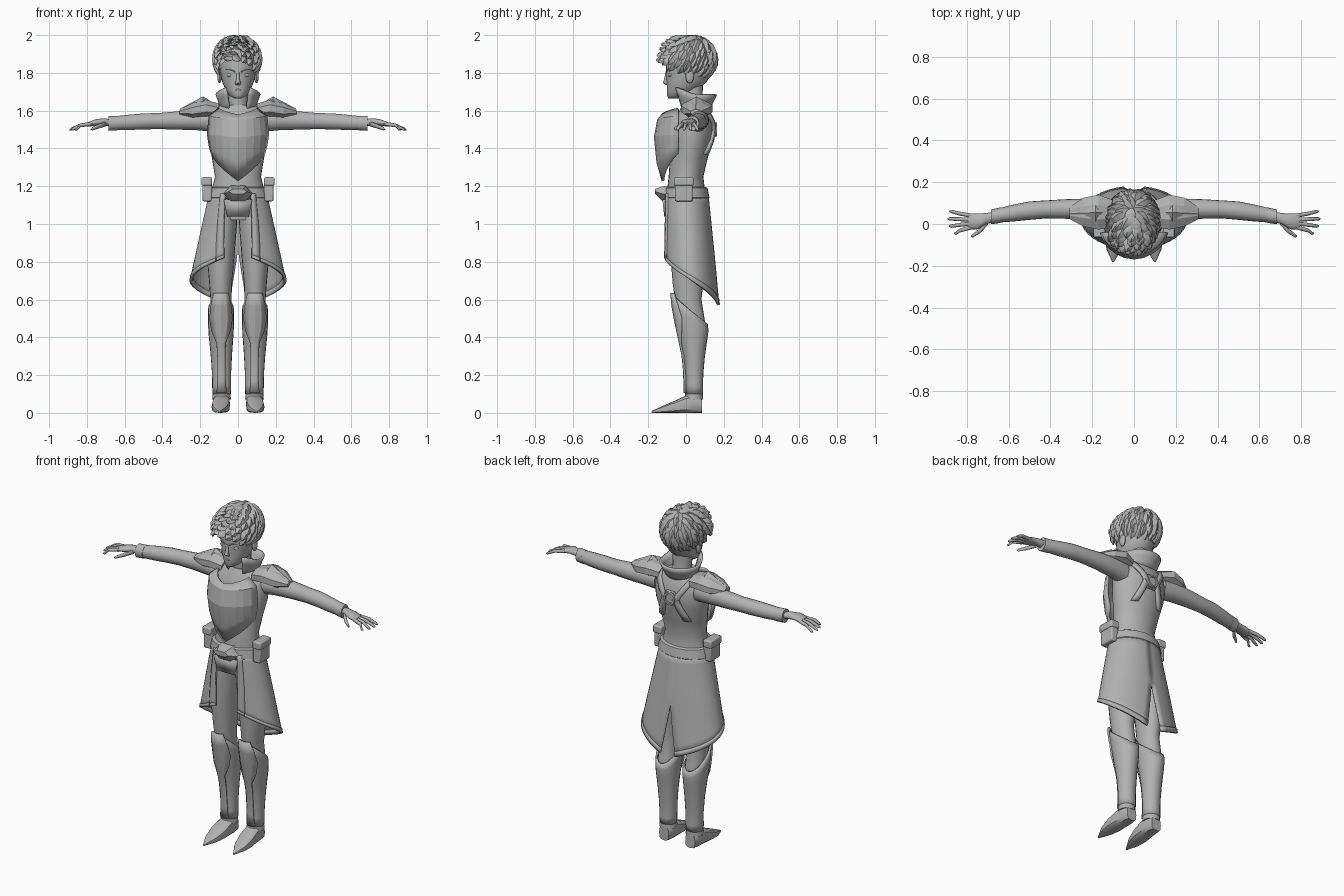
import bpy, bmesh, math, random
from math import sin, cos, pi, radians, copysign
from mathutils import Vector, Matrix

cube = bpy.data.objects.get("Cube")
if cube:
    bpy.data.objects.remove(cube)
random.seed(4)

GREY = (0.45, 0.45, 0.45, 1)
mat = bpy.data.materials.new("plain grey")
mat.use_nodes = True
mat.diffuse_color = GREY
mat.node_tree.nodes["Principled BSDF"].inputs["Base Color"].default_value = GREY


def finish(name, bm, mirror=False, thick=0, angle=35, bevel=0):
    bmesh.ops.recalc_face_normals(bm, faces=bm.faces)
    me = bpy.data.meshes.new(name)
    bm.to_mesh(me)
    bm.free()
    me.materials.append(mat)
    me.polygons.foreach_set("use_smooth", [True] * len(me.polygons))
    me.set_sharp_from_angle(angle=radians(angle))
    ob = bpy.data.objects.new(name, me)
    bpy.context.collection.objects.link(ob)
    if thick:
        mod = ob.modifiers.new("thickness", "SOLIDIFY")
        mod.thickness, mod.offset = thick, 0
    if bevel:
        mod = ob.modifiers.new("bevel", "BEVEL")
        mod.width, mod.segments = bevel, 2
    if mirror:
        ob.modifiers.new("mirror", "MIRROR").use_clip = False
    return ob


def add_rings(bm, rings, n, axis="Z", e=1.0, phase=0.0):
    """Skin rings given as centre x, y, z and two radii."""
    loops = []
    for x, y, z, ra, rb in rings:
        loop = []
        for i in range(n):
            t = 2 * pi * i / n + phase
            a, b = (copysign(abs(k) ** e, k) for k in (cos(t), sin(t)))
            off = {"X": (0, a * ra, b * rb), "Y": (a * ra, 0, b * rb), "Z": (a * ra, b * rb, 0)}[axis]
            loop.append(bm.verts.new(Vector((x, y, z)) + Vector(off)))
        loops.append(loop)
    for lo, hi in zip(loops, loops[1:]):
        for i in range(n):
            j = (i + 1) % n
            bm.faces.new((lo[i], lo[j], hi[j], hi[i]))
    bm.faces.new(loops[0])
    bm.faces.new(loops[-1])


def loft(name, rings, n=20, axis="Z", e=1.0, phase=0.0, **kw):
    bm = bmesh.new()
    add_rings(bm, rings, n, axis, e, phase)
    return finish(name, bm, **kw)


def sheet(name, f, nu, nv, thick=0.01, **kw):
    """Open surface f(u, v) with u and v from 0 to 1."""
    bm = bmesh.new()
    g = [[bm.verts.new(f(i / nu, j / nv)) for i in range(nu + 1)] for j in range(nv + 1)]
    for j in range(nv):
        for i in range(nu):
            bm.faces.new((g[j][i], g[j][i + 1], g[j + 1][i + 1], g[j + 1][i]))
    bmesh.ops.remove_doubles(bm, verts=bm.verts, dist=1e-5)
    return finish(name, bm, thick=thick, **kw)


def box(name, c, size, bevel=0.008, **kw):
    bm = bmesh.new()
    bmesh.ops.create_cube(bm, size=1, matrix=Matrix.Translation(c) @ Matrix.Diagonal((*size, 1)))
    return finish(name, bm, bevel=bevel, **kw)


def ball(name, c, r, **kw):
    bm = bmesh.new()
    bmesh.ops.create_uvsphere(bm, u_segments=14, v_segments=10, radius=1,
                              matrix=Matrix.Translation(c) @ Matrix.Diagonal((*r, 1)))
    return finish(name, bm, **kw)


def lookup(rings, z):
    """Interpolated ring at height z."""
    rings = sorted(rings, key=lambda r: r[2])
    for a, b in zip(rings, rings[1:]):
        if z <= b[2]:
            k = max(0, (z - a[2]) / (b[2] - a[2]))
            return [p + (q - p) * k for p, q in zip(a, b)]
    return rings[-1]


# Torso and neck
TORSO = [(0, .01, 1.02, .12, .09), (0, .01, 1.12, .145, .105), (0, 0, 1.18, .14, .1),
         (0, 0, 1.25, .122, .092), (0, .015, 1.35, .138, .1), (0, .033, 1.45, .158, .108),
         (0, .04, 1.53, .163, .108), (0, .045, 1.59, .15, .085), (0, .045, 1.63, .09, .065)]
loft("torso", TORSO, 28)
loft("neck", [(0, .045, 1.58, .062, .058), (0, .035, 1.66, .052, .052), (0, .03, 1.74, .055, .06)])

# Head and face
loft("head", [(0, -.068, 1.665, .018, .024), (0, -.05, 1.678, .043, .05), (0, -.02, 1.71, .066, .08),
              (0, .003, 1.75, .083, .106), (0, .015, 1.8, .095, .12), (0, .02, 1.86, .102, .125),
              (0, .02, 1.92, .096, .117), (0, .02, 1.96, .068, .08), (0, .02, 1.975, .02, .03)], 28, angle=60)
loft("nose", [(0, -.098, 1.735, .012, .006), (0, -.106, 1.747, .016, .017),
              (0, -.104, 1.765, .009, .012), (0, -.1, 1.805, .008, .008)], 8, angle=60)
ball("lips", (0, -.094, 1.71), (.02, .008, .006))
ball("eye", (.04, -.083, 1.788), (.019, .012, .01), mirror=True)
loft("eyebrow", [(.015, -.103, 1.806, .005, .004), (.045, -.092, 1.818, .007, .005),
                 (.07, -.07, 1.817, .004, .003)], 6, "X", mirror=True)
ball("ear", (.098, .02, 1.782), (.012, .022, .037), mirror=True)

# Hair: overlapping locks that flow away from the crown
bm = bmesh.new()
centre, radii = Vector((-.004, .02, 1.872)), Vector((.108, .126, .112))
pole = Vector((0, .4, .92)).normalized()
side = Vector((1, 0, 0))
front = side.cross(pole)
for row in range(10):
    polar = .08 + row * .2
    count = max(3, round(19 * sin(polar)))
    for i in range(count):
        a = 2 * pi * (i + .5 * (row % 2)) / count + random.uniform(-.07, .07)
        out = side * cos(a) + front * sin(a)
        d = pole * cos(polar) + out * sin(polar)
        p = centre + d * radii
        if p.z < 1.875 - .34 * (p.y + .1):
            continue
        nrm = Vector([q / r for q, r in zip(d, radii)]).normalized()
        flow = out * cos(polar) - pole * sin(polar)
        flow = (flow - nrm * flow.dot(nrm)).normalized()
        ahead = max(0, -d.y)
        flow = (flow + nrm * (.12 + .5 * ahead) + Vector((-.25, 0, .7)) * ahead).normalized()
        across = flow.cross(nrm).normalized()
        size = random.uniform(.9, 1.1)
        loops = []
        for s, w in ((-.3, .5), (.15, 1), (.6, .8), (.95, .12)):
            m = p + flow * .066 * s * size + nrm * (.008 - .018 * s * s)
            ring = (across * .025 * w, nrm * .017 * w, across * -.025 * w, nrm * -.012 * w)
            loop = []
            for o in ring:
                v = bm.verts.new(m + o)
                v.co.z = min(v.co.z, 2)
                loop.append(v)
            loops.append(loop)
        for lo, hi in zip(loops, loops[1:]):
            for k in range(4):
                bm.faces.new((lo[k], lo[k - 1], hi[k - 1], hi[k]))
        bm.faces.new(loops[0])
        bm.faces.new(loops[-1])
finish("hair", bm, angle=50)


# Collar, open at the front
def collar(u, v):
    t = .55 + u * (2 * pi - 1.1)
    rise = max(0, cos(t))
    r = .082 + .032 * v
    return (r * sin(t), .045 - (r - .012 + .012 * v) * cos(t), 1.6 + v * (.085 + .045 * rise))


sheet("collar", collar, 22, 3, .012, angle=50)

# Breastplate: rows of centre height, edge height, depth and half width
PLATE = [(1.575, 1.61, -.125, .1), (1.55, 1.57, -.146, .15), (1.46, 1.475, -.163, .158),
         (1.33, 1.42, -.15, .15), (1.228, 1.375, -.122, .138)]


def breast(u, v):
    mid, edge, depth, half = PLATE[round(v * 4)]
    t = 2 * u - 1
    return (half * sin(t * 1.3) / sin(1.3), depth + (-.04 - depth) * abs(t) ** 1.8, mid + (edge - mid) * abs(t))


sheet("breastplate", breast, 10, 4, .014, angle=12)


# Back harness with a round clasp
def strap(u, v):
    z = 1.63 - .26 * v
    x = .035 + (.085 * (1 - 2 * v) if v < .5 else .05 * (2 * v - 1)) + .036 * (u - .5)
    r = lookup(TORSO, z)
    return (x, r[1] + r[4] * max(.1, 1 - (x / r[3]) ** 2) ** .5 + .006, z)


sheet("back_harness", strap, 2, 8, .016, mirror=True)
loft("back_plate", [(0, .13, 1.5, .06, .055), (0, .155, 1.5, .05, .045)], 6, "Y")
loft("back_clasp", [(0, .15, 1.5, .04, .04), (0, .164, 1.5, .036, .036), (0, .164, 1.5, .026, .026),
                    (0, .158, 1.5, .024, .024)], 20, "Y")

# Belt, buckle, front flap and pouches
loft("belt", [(0, .003, 1.135, .158, .117), (0, .002, 1.14, .164, .122),
              (0, 0, 1.19, .152, .114), (0, 0, 1.195, .145, .106)], 28)
loft("buckle", [(0, -.09, 1.16, .08, .05), (0, -.125, 1.16, .075, .045), (0, -.163, 1.172, .05, .016)], 6, "Y")
sheet("front_flap", lambda u, v: ((u - .5) * (.15 - .035 * v), -.117 + .01 * v, 1.13 - .09 * v), 1, 1, .016)
box("pouch", (.163, -.012, 1.175), (.05, .095, .11), mirror=True)
box("pouch_flap", (.166, -.012, 1.225), (.056, .105, .045), mirror=True)


# Split coat skirt with a hem band
def skirt(u, v):
    start = .46 - .16 * v
    end = pi - .2 * max(0, 2 * v - 1)
    t = start + (end - start) * u
    hem = .82 - .25 * u
    return ((.15 + .1 * v) * sin(t), .03 * v - (.115 + .03 * v) * cos(t), 1.16 + (hem - 1.16) * v)


sheet("coat_skirt", skirt, 18, 10, .008, mirror=True)
sheet("skirt_hem", lambda u, v: skirt(u, .95 + .05 * v), 18, 1, .015, mirror=True)
sheet("skirt_front_edge", lambda u, v: skirt(u * .07, v), 1, 10, .015, mirror=True)

# Legs
loft("leg", [(.07, .01, 1.12, .066, .095), (.085, .008, 1.0, .08, .102), (.092, .008, .85, .075, .092),
             (.092, .01, .68, .06, .08), (.09, .012, .6, .056, .07), (.09, .028, .5, .055, .07),
             (.09, .043, .42, .056, .068), (.088, .042, .3, .046, .048), (.087, .042, .08, .04, .04)],
     angle=60, mirror=True)

# Greaves with a slanted top and a raised knee and shin plate
GREAVE = [(.09, .01, .64, .062, .08), (.09, .02, .55, .064, .082), (.09, .038, .44, .063, .077),
          (.088, .043, .3, .051, .052), (.087, .043, .2, .045, .043), (.087, .043, .1, .044, .043)]


def greave_point(t, z, grow=0.0):
    x, y, _, rx, ry = lookup(GREAVE, z)
    return (x + (rx + grow) * sin(t), y - (ry + grow) * cos(t), z)


def greave(u, v):
    t = 2 * pi * u
    top = .47 + .15 * (.5 + .5 * cos(t))
    return greave_point(t, top + (.1 - top) * v)


def knee_plate(u, v):
    half = (.55, .8, .95, .75, .35, .35, .35, .4, .5)[round(v * 8)]
    return greave_point((2 * u - 1) * half, .635 - .53 * v, .008)


sheet("greave", greave, 20, 10, .01, mirror=True)
sheet("knee_and_shin_plate", knee_plate, 4, 8, .012, angle=20, mirror=True)

# Pointed boots
loft("ankle_cuff", [(.087, .042, .07, .05, .048), (.087, .042, .1, .047, .047)], 12, mirror=True)
loft("boot", [(.087, .085, .04, .032, .04), (.087, .05, .05, .043, .05), (.088, 0, .046, .046, .046),
              (.092, -.06, .032, .048, .032), (.096, -.12, .019, .036, .019), (.1, -.183, .005, .004, .005)],
     12, "Y", .65, mirror=True)

# Arms and cuffs
loft("arm", [(.13, .06, 1.545, .055, .058), (.22, .068, 1.55, .054, .054), (.32, .072, 1.548, .047, .049),
             (.42, .07, 1.545, .043, .043), (.5, .064, 1.543, .044, .043), (.58, .052, 1.538, .04, .041),
             (.67, .038, 1.533, .033, .036)], 18, "X", mirror=True, angle=60)
loft("sleeve_cuff", [(.64, .042, 1.534, .037, .039), (.685, .034, 1.533, .035, .04)], 18, "X", mirror=True)

# Hands and fingers
loft("hand", [(.67, .035, 1.535, .024, .02), (.71, .025, 1.54, .027, .02), (.75, .012, 1.538, .038, .018),
              (.795, .012, 1.527, .038, .012)], 14, "X", mirror=True, angle=60)
for i, (tip, reach) in enumerate(((.06, .885), (.025, .893), (-.01, .885), (-.045, .862))):
    base = .04 - .019 * i
    loft("finger_%d" % (i + 1), [(.78, base, 1.53, .01, .011), (.835, (base + tip) / 2, 1.522, .0095, .01),
                                 (reach - .01, tip, 1.502, .008, .008), (reach, tip, 1.498, .003, .003)],
         8, "X", mirror=True, angle=60)
loft("thumb", [(.7, .01, 1.53, .014, .013), (.735, -.03, 1.518, .013, .012), (.77, -.055, 1.505, .009, .009),
               (.78, -.06, 1.5, .003, .003)], 8, "X", mirror=True, angle=60)

# Faceted shoulder armour with a wedge ridge
loft("shoulder_guard", [(.1, .05, 1.6, .07, .04), (.17, .057, 1.612, .09, .05), (.24, .057, 1.6, .075, .045),
                        (.31, .052, 1.592, .03, .015)], 8, "X", phase=pi / 8, angle=15, mirror=True)
loft("shoulder_ridge", [(.15, .055, 1.64, .022, .015), (.185, .055, 1.65, .045, .025),
                        (.305, .05, 1.604, .012, .008)], 4, "X", angle=15, mirror=True)
